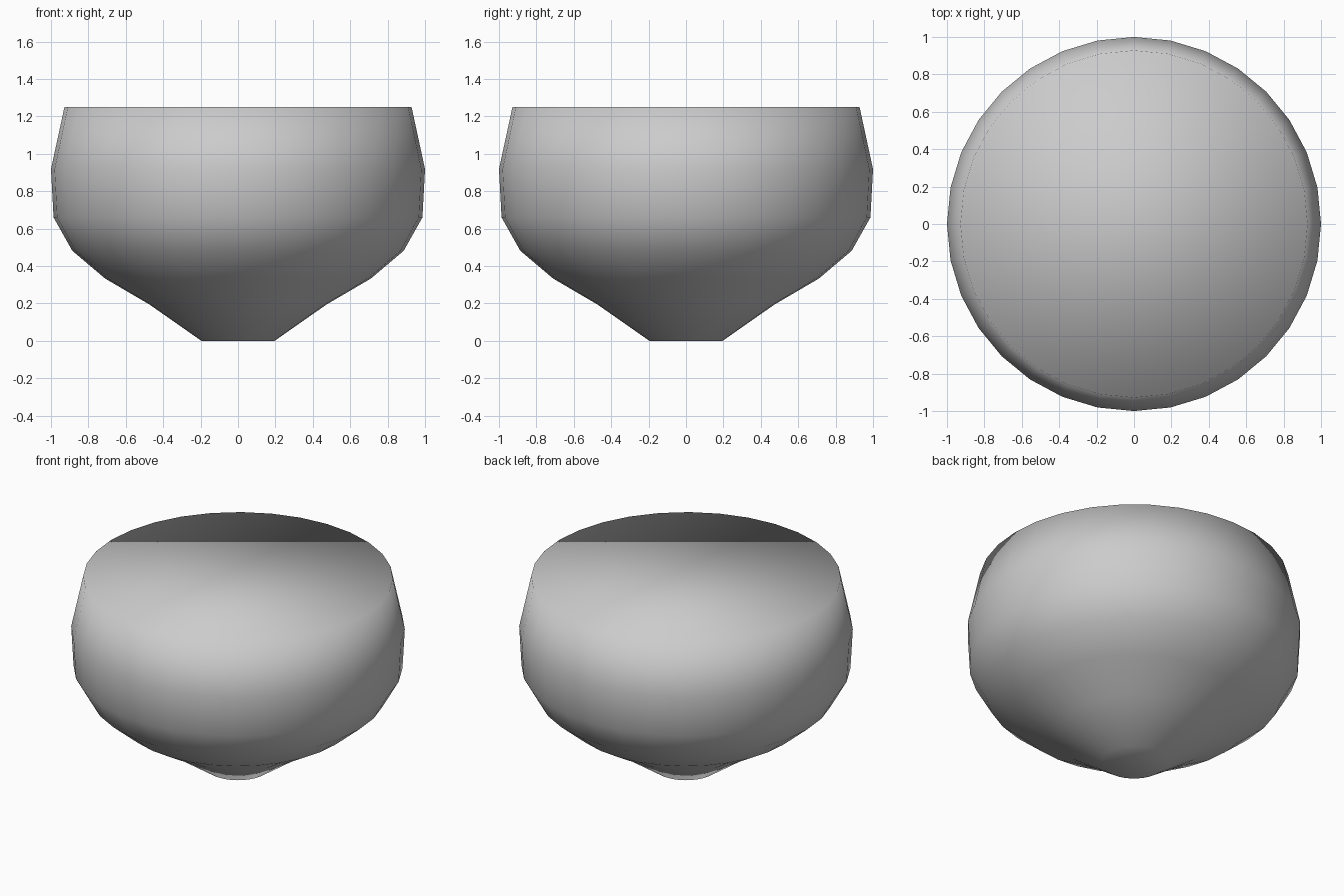
import bpy, bmesh, math

if "Cube" in bpy.data.objects:
    bpy.data.objects.remove(bpy.data.objects["Cube"])

SIDES = 32

# Profile of the bowl-shaped body: (radius, height), from base to rim
profile = [(0.195, 0.0), (0.474, 0.195), (0.71, 0.333), (0.886, 0.482),
           (0.986, 0.66), (1.0, 0.918), (0.928, 1.25)]

bm = bmesh.new()
rings = []
for r, z in profile:
    rings.append([bm.verts.new((r * math.cos(2 * math.pi * i / SIDES),
                                r * math.sin(2 * math.pi * i / SIDES), z))
                  for i in range(SIDES)])

# Side walls
for low, high in zip(rings, rings[1:]):
    for i in range(SIDES):
        j = (i + 1) % SIDES
        bm.faces.new((low[i], low[j], high[j], high[i]))

# Flat caps at base and top
bm.faces.new(list(reversed(rings[0])))
bm.faces.new(rings[-1])

# Smooth everywhere, including over the caps
for f in bm.faces:
    f.smooth = True

mesh = bpy.data.meshes.new("rounded_body")
bm.to_mesh(mesh)
bm.free()
body = bpy.data.objects.new("rounded_body", mesh)
bpy.context.collection.objects.link(body)
